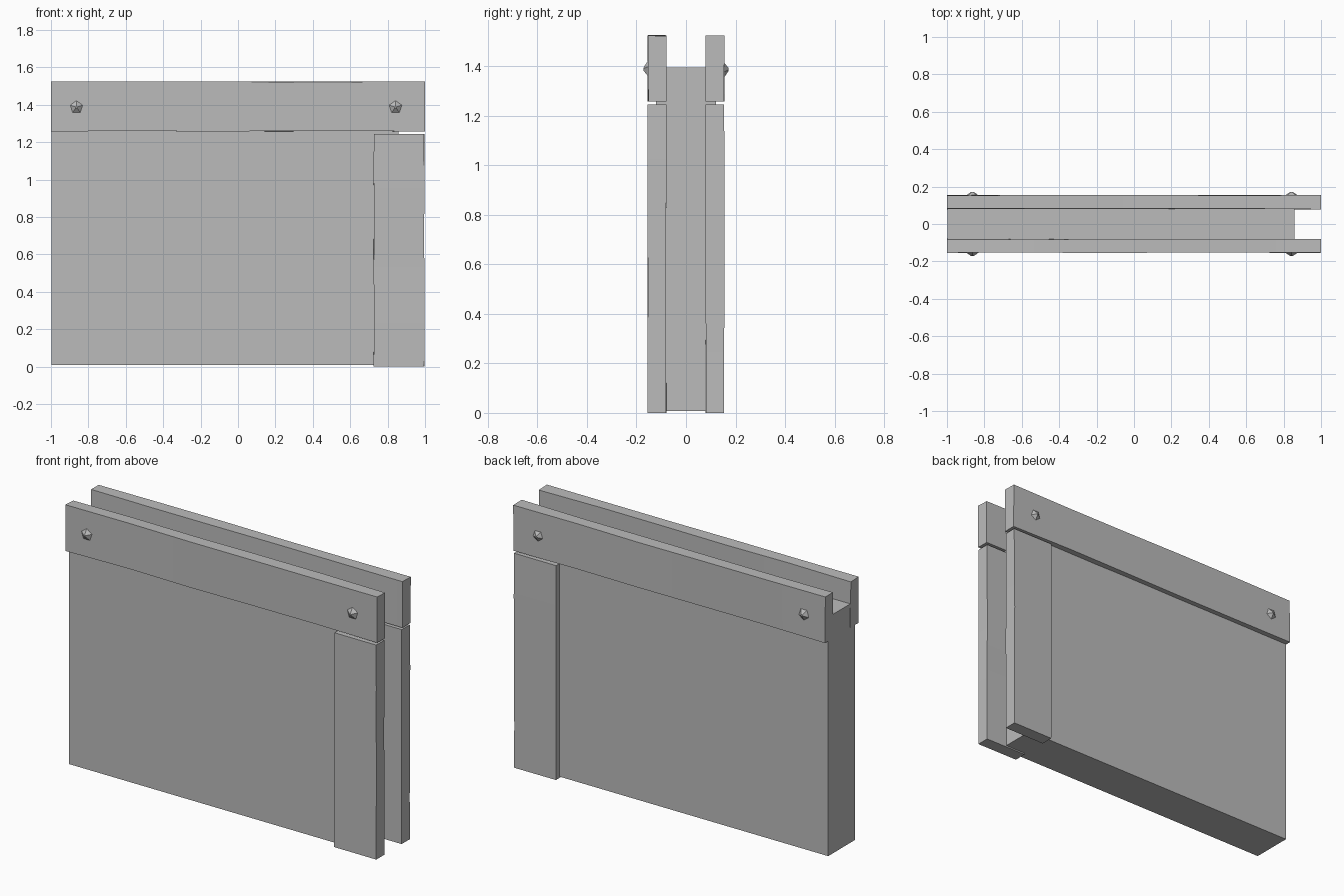
import bpy, bmesh, math, random
from mathutils import Matrix, Vector

random.seed(4)
if "Cube" in bpy.data.objects:
    bpy.data.objects.remove(bpy.data.objects["Cube"], do_unlink=True)

grey = bpy.data.materials.new("plain_grey")
grey.use_nodes = True
grey.diffuse_color = (0.5, 0.5, 0.5, 1)
grey.node_tree.nodes["Principled BSDF"].inputs["Base Color"].default_value = grey.diffuse_color


def finish(name, bm, smooth=False):
    bmesh.ops.recalc_face_normals(bm, faces=bm.faces)
    mesh = bpy.data.meshes.new(name)
    bm.to_mesh(mesh)
    bm.free()
    mesh.materials.append(grey)
    obj = bpy.data.objects.new(name, mesh)
    bpy.context.collection.objects.link(obj)
    if smooth:
        bpy.ops.object.select_all(action='DESELECT')
        obj.select_set(True)
        bpy.context.view_layer.objects.active = obj
        bpy.ops.object.shade_smooth_by_angle(angle=math.radians(30))
    return obj


def block(low, high):
    low, high = Vector(low), Vector(high)
    bm = bmesh.new()
    bmesh.ops.create_cube(bm, size=1)
    size = high - low
    for v in bm.verts:
        v.co = (low + high) / 2 + Vector(a * b for a, b in zip(v.co, size))
    return bm


def plank(name, low, high, axis, wobble=0.005):
    """A slightly uneven board, cut several times along its length."""
    bm = block(low, high)
    middle = (Vector(low) + Vector(high)) / 2
    long_edges = [e for e in bm.edges
                  if abs(e.verts[0].co[axis] - e.verts[1].co[axis]) > 0.5]
    bmesh.ops.subdivide_edges(bm, edges=long_edges, cuts=4, use_grid_fill=True)
    for v in bm.verts:
        for i in range(3):
            if i != axis:
                v.co[i] += math.copysign(random.uniform(0, wobble), middle[i] - v.co[i])
    return finish(name, bm, smooth=True)


def peg(name, x, side):
    """Low five-sided point on the outer face of a rail."""
    bm = bmesh.new()
    bmesh.ops.create_cone(bm, cap_ends=True, segments=5, radius1=0.046,
                          radius2=0.006, depth=0.026)
    turn = Matrix.Rotation(math.radians(-90 * side), 4, 'X')
    bm.transform(Matrix.Translation((x, side * 0.159, 1.387)) @ turn)
    finish(name, bm)


# Central wall slab
finish("wall_slab", block((-0.998, -0.122, 0.008), (0.858, 0.122, 1.394)))

# Rails, end posts and pegs on both faces
for label, side in (("front", -1), ("back", 1)):
    near, far = sorted((side * 0.078, side * 0.156))
    plank(label + "_rail", (-1, near, 1.256), (1, far, 1.525), 0)
    plank(label + "_post", (0.725, near, 0), (0.997, far, 1.244), 2, 0.003)
    for end, x in (("right", -0.864), ("left", 0.842)):
        peg(f"{label}_{end}_peg", x, side)
